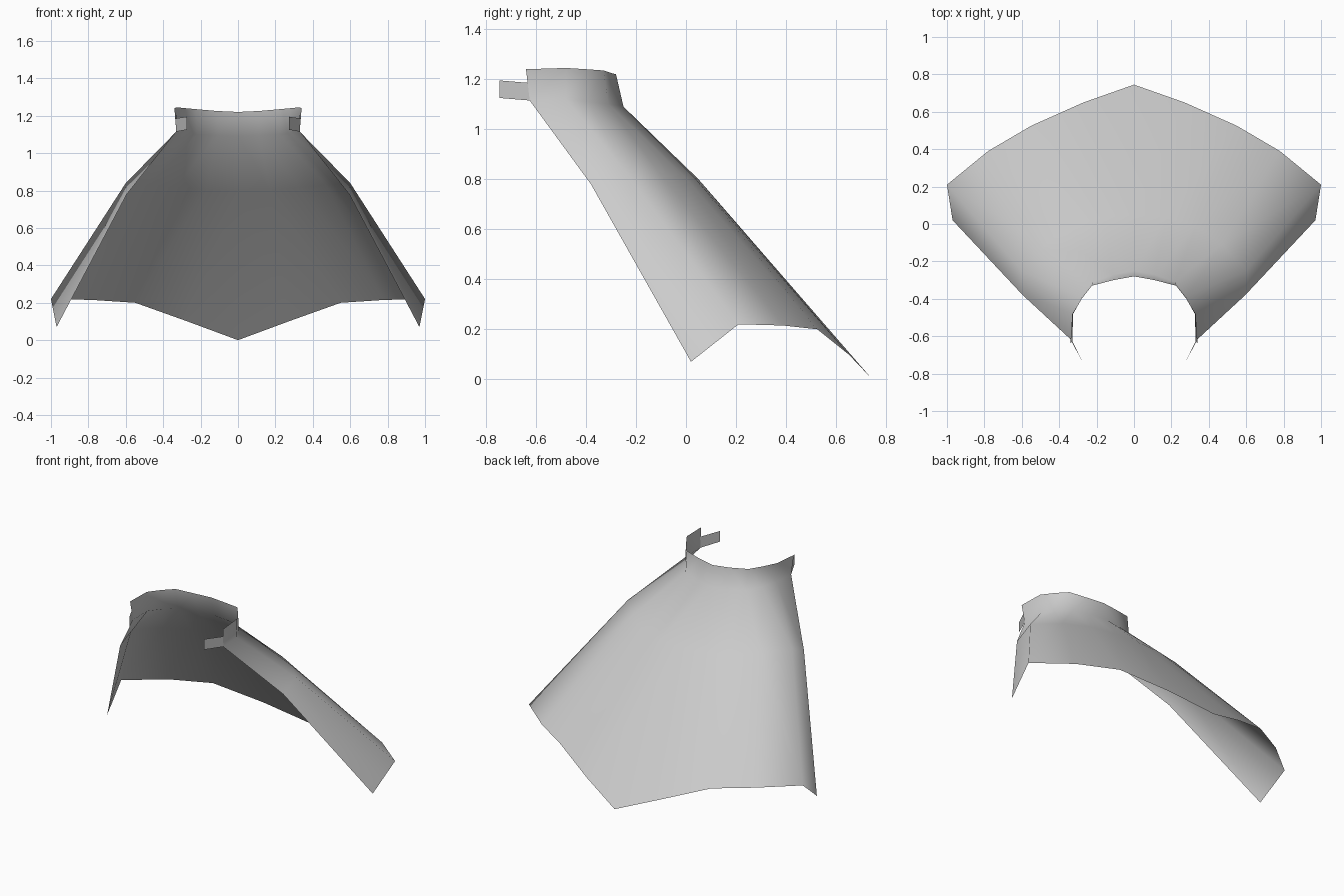
import bpy
import bmesh

cube = bpy.data.objects.get("Cube")
if cube:
    bpy.data.objects.remove(cube, do_unlink=True)

cloth = bpy.data.materials.new("pale_grey_cloth")
cloth.use_nodes = True
COLOUR = (0.6, 0.6, 0.6, 1)
cloth.diffuse_color = COLOUR
cloth.node_tree.nodes["Principled BSDF"].inputs["Base Color"].default_value = COLOUR


def sheet(name, rows, mirror_seam):
    """Skin a grid of points on the left half and mirror it across x."""
    bm = bmesh.new()
    grid = [[bm.verts.new(p) for p in row] for row in rows]
    for a, b in zip(grid, grid[1:]):
        for i in range(len(a) - 1):
            bm.faces.new((a[i], b[i], b[i + 1], a[i + 1]))
    geom = bm.verts[:] + bm.edges[:] + bm.faces[:]
    copy = bmesh.ops.duplicate(bm, geom=geom)["geom"]
    for v in (g for g in copy if isinstance(g, bmesh.types.BMVert)):
        v.co.x *= -1
    bmesh.ops.reverse_faces(bm, faces=[g for g in copy if isinstance(g, bmesh.types.BMFace)])
    if mirror_seam:
        bmesh.ops.remove_doubles(bm, verts=bm.verts, dist=0.001)
    # Outer side faces away from the wearer
    bm.normal_update()
    if sum(f.normal.x * f.calc_center_median().x for f in bm.faces) < 0:
        bmesh.ops.reverse_faces(bm, faces=bm.faces)
    for f in bm.faces:
        f.smooth = True
    mesh = bpy.data.meshes.new(name)
    bm.to_mesh(mesh)
    bm.free()
    mesh.materials.append(cloth)
    obj = bpy.data.objects.new(name, mesh)
    bpy.context.collection.objects.link(obj)
    return obj


# Each row runs from the centre of the back round to the front edge
collar_top = [(0, -.28, 1.22), (.11, -.30, 1.225), (.225, -.33, 1.235),
              (.28, -.40, 1.24), (.33, -.48, 1.245), (.34, -.64, 1.24)]
neck = [(0, -.25, 1.09), (.11, -.27, 1.095), (.22, -.31, 1.10),
        (.28, -.39, 1.11), (.325, -.48, 1.12), (.33, -.625, 1.115)]
shoulder = [(0, .05, .80), (.17, .035, .805), (.33, -.01, .815),
            (.47, -.11, .83), (.60, -.25, .84), (.595, -.38, .78)]
hem = [(0, .745, 0), (.27, .65, .10), (.55, .525, .20),
       (.78, .39, .215), (1, .21, .22), (.97, .02, .07)]
sheet("cape", [collar_top, neck, shoulder, hem], True)

# Small fastening tabs at the throat
sheet("collar_tabs", [[(.335, -.625, 1.185), (.272, -.745, 1.195)],
                      [(.33, -.625, 1.115), (.272, -.745, 1.125)]], False)
